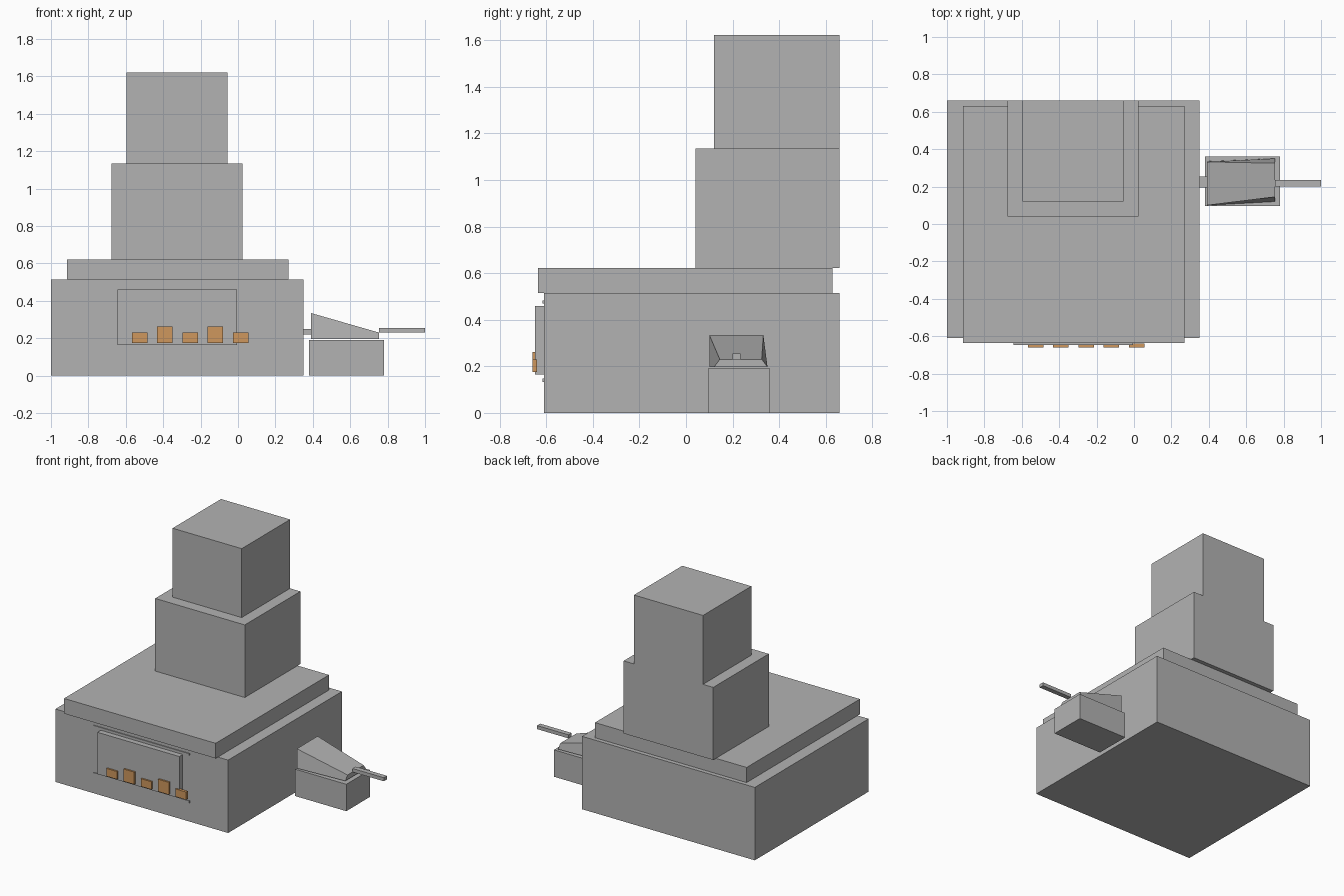
import bpy


def material(name, rgb):
    m = bpy.data.materials.new(name)
    m.diffuse_color = (*rgb, 1)
    return m


stone = material("grey_stone", (0.45, 0.45, 0.45))
ember = material("ember_orange", (0.62, 0.31, 0.11))

FACES = [(0, 3, 2, 1), (4, 5, 6, 7), (0, 1, 5, 4),
         (1, 2, 6, 5), (2, 3, 7, 6), (3, 0, 4, 7)]


def block(name, verts, mat=stone):
    """Six-sided solid from four bottom and four top corners."""
    me = bpy.data.meshes.new(name)
    me.from_pydata(verts, [], FACES)
    me.materials.append(mat)
    ob = bpy.data.objects.new(name, me)
    bpy.context.collection.objects.link(ob)
    return ob


def box(name, x, y, z, mat=stone):
    return block(name, [(px, py, pz) for pz in z for px, py in
                        ((x[0], y[0]), (x[1], y[0]), (x[1], y[1]), (x[0], y[1]))], mat)


# Stepped masonry body
box("hearth_base", (-1, 0.35), (-0.61, 0.66), (0, 0.515))
box("hearth_slab", (-0.915, 0.27), (-0.635, 0.63), (0.515, 0.622))
box("chimney_lower", (-0.675, 0.025), (0.04, 0.66), (0.622, 1.135))
box("chimney_upper", (-0.595, -0.055), (0.12, 0.66), (1.135, 1.622))

# Fire opening panel with thin trim strips
box("fire_panel", (-0.645, -0.005), (-0.648, -0.61), (0.165, 0.46))
for label, z in (("upper", (0.47, 0.482)), ("lower", (0.133, 0.148))):
    box(label + "_trim", (-0.70, 0.05), (-0.616, -0.61), z)

# Row of embers, alternating short and tall
for i in range(5):
    x = -0.567 + i * 0.135
    box(f"ember_{i + 1}", (x, x + 0.083), (-0.66, -0.64),
        (0.175, 0.262 if i % 2 else 0.23), ember)

# Bellows on its stand, tapering to the handle
box("bellows_stand", (0.38, 0.78), (0.095, 0.36), (0, 0.19))
block("bellows_body", [
    (0.39, 0.10, 0.197), (0.755, 0.12, 0.197), (0.755, 0.35, 0.197), (0.39, 0.335, 0.197),
    (0.39, 0.10, 0.335), (0.755, 0.145, 0.23), (0.755, 0.325, 0.23), (0.39, 0.332, 0.335)])
box("bellows_nozzle", (0.345, 0.395), (0.195, 0.255), (0.22, 0.25))
box("bellows_handle", (0.755, 1.0), (0.20, 0.235), (0.23, 0.255))
